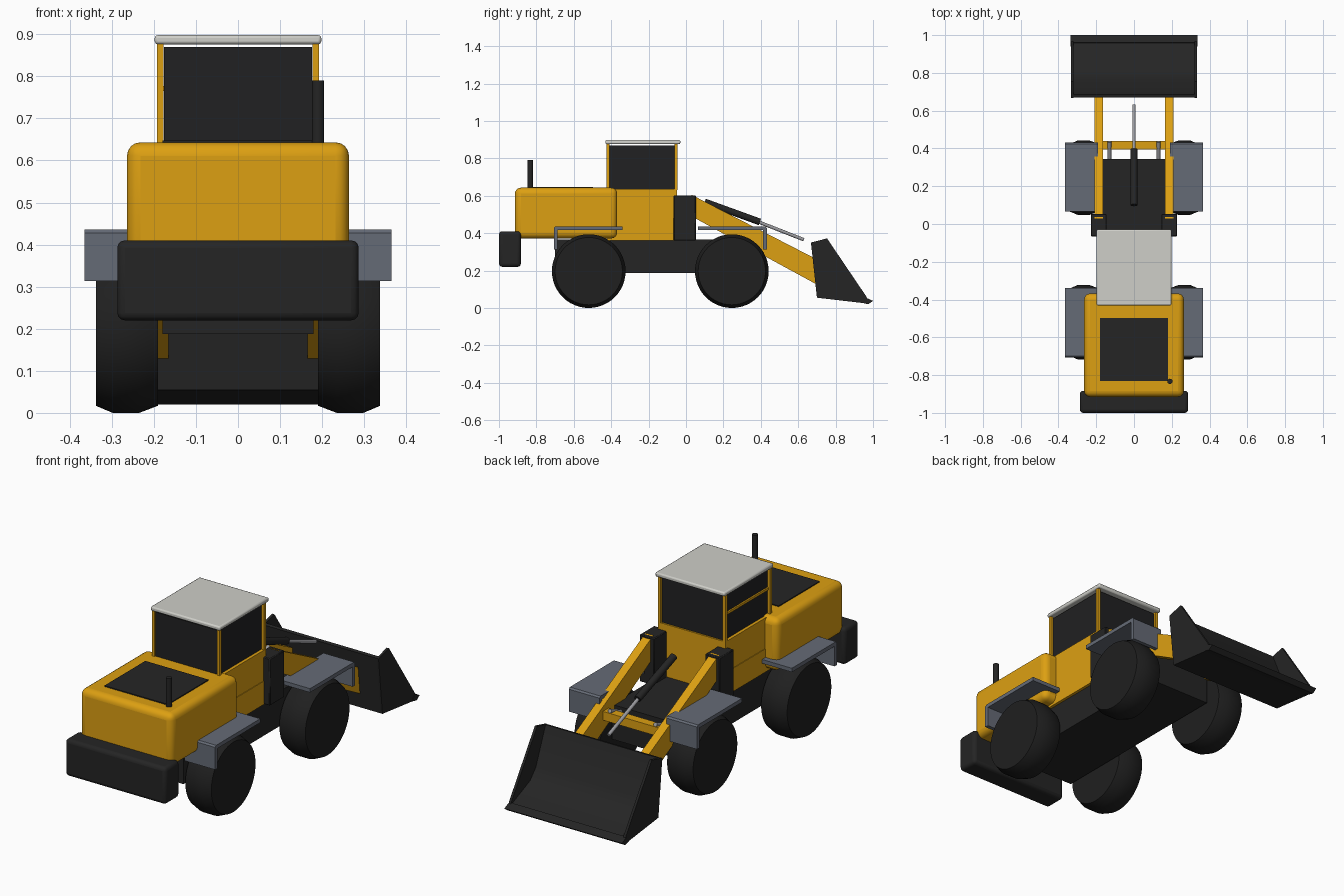
import bpy, bmesh
from math import pi
from mathutils import Vector

cube = bpy.data.objects.get("Cube")
if cube:
    bpy.data.objects.remove(cube)


def material(name, r, g, b, rough=0.6):
    m = bpy.data.materials.new(name)
    m.use_nodes = True
    m.diffuse_color = (r, g, b, 1)
    node = m.node_tree.nodes["Principled BSDF"]
    node.inputs["Base Color"].default_value = (r, g, b, 1)
    node.inputs["Roughness"].default_value = rough
    return m


YELLOW = material("machine yellow", 0.72, 0.35, 0.006)
BLACK = material("matte black", 0.018, 0.018, 0.018)
RUBBER = material("tyre black", 0.014, 0.014, 0.014)
GLASS = material("dark glass", 0.015, 0.015, 0.016)
GREY = material("fender grey", 0.13, 0.145, 0.18)
STEEL = material("rod steel", 0.33, 0.33, 0.35)
WHITE = material("roof white", 0.62, 0.62, 0.58)


def finish(name, bm, mat, bevel=0, segments=3):
    bmesh.ops.recalc_face_normals(bm, faces=bm.faces)
    mesh = bpy.data.meshes.new(name)
    bm.to_mesh(mesh)
    bm.free()
    mesh.materials.append(mat)
    ob = bpy.data.objects.new(name, mesh)
    bpy.context.collection.objects.link(ob)
    if bevel:
        mod = ob.modifiers.new("rounding", "BEVEL")
        mod.width, mod.segments = bevel, segments
    bpy.ops.object.select_all(action="DESELECT")
    bpy.context.view_layer.objects.active = ob
    ob.select_set(True)
    bpy.ops.object.shade_smooth_by_angle(angle=0.6)
    return ob


def box(name, mat, x, y, z, bevel=0, segments=3):
    """Box from its (low, high) range on each axis."""
    bm = bmesh.new()
    bmesh.ops.create_cube(bm, size=1)
    for v in bm.verts:
        for i, (lo, hi) in enumerate((x, y, z)):
            v.co[i] = lo if v.co[i] < 0 else hi
    return finish(name, bm, mat, bevel, segments)


def prism(name, mat, profile, x0, x1, bevel=0):
    """Side profile of (y, z) points, extruded across x."""
    bm = bmesh.new()
    face = bm.faces.new([bm.verts.new((x0, y, z)) for y, z in profile])
    ext = bmesh.ops.extrude_face_region(bm, geom=[face])["geom"]
    for v in ext:
        if isinstance(v, bmesh.types.BMVert):
            v.co.x = x1
    return finish(name, bm, mat, bevel, 2)


def rod(name, mat, a, b, radius):
    a, b = Vector(a), Vector(b)
    bm = bmesh.new()
    bmesh.ops.create_cone(bm, cap_ends=True, segments=20, radius1=radius,
                          radius2=radius, depth=(b - a).length)
    turn = Vector((0, 0, 1)).rotation_difference(b - a).to_matrix()
    bmesh.ops.rotate(bm, verts=bm.verts, matrix=turn)
    bmesh.ops.translate(bm, verts=bm.verts, vec=(a + b) / 2)
    return finish(name, bm, mat)


def wheel(name, side, y):
    """Chamfered tyre, turned about the x axis."""
    bm = bmesh.new()
    profile = [(0.19, 0), (0.19, 0.18), (0.235, 0.197), (0.298, 0.197),
               (0.338, 0.18), (0.338, 0)]
    verts = [bm.verts.new((side * x, y, 0.197 + r)) for x, r in profile]
    edges = [bm.edges.new(pair) for pair in zip(verts, verts[1:])]
    bmesh.ops.spin(bm, geom=verts + edges, cent=(0, y, 0.197), axis=(1, 0, 0),
                   angle=2 * pi, steps=48)
    bmesh.ops.remove_doubles(bm, verts=bm.verts, dist=0.0005)
    return finish(name, bm, RUBBER)


def sides(low, high, side):
    return tuple(sorted((side * low, side * high)))


# Frame, counterweight and engine hood
box("chassis", BLACK, (-0.18, 0.18), (-0.70, 0.345), (0.187, 0.366))
box("counterweight", BLACK, (-0.287, 0.287), (-1.0, -0.883), (0.22, 0.41), 0.018)
box("engine_hood", YELLOW, (-0.264, 0.264), (-0.915, -0.368), (0.372, 0.643), 0.032, 4)
box("hood_panel", BLACK, (-0.18, 0.18), (-0.83, -0.497), (0.638, 0.648))
rod("exhaust_pipe", BLACK, (0.19, -0.833, 0.60), (0.19, -0.833, 0.79), 0.014)

# Cab
box("cab_base", YELLOW, (-0.195, 0.195), (-0.425, -0.05), (0.36, 0.48))
box("cab_body", YELLOW, (-0.192, 0.192), (-0.425, -0.047), (0.48, 0.637))
box("cab_windows", GLASS, (-0.176, 0.176), (-0.418, -0.056), (0.63, 0.87))
box("cab_roof", WHITE, (-0.198, 0.198), (-0.431, -0.03), (0.876, 0.898), 0.007, 2)
for side, label in ((1, "left"), (-1, "right")):
    for y, end in ((-0.425, "front"), (-0.062, "rear")):
        box(f"{end}_{label}_pillar", YELLOW, sides(0.177, 0.192, side),
            (y, y + 0.016), (0.63, 0.88))
box("door_rail", YELLOW, (-0.184, -0.175), (-0.41, -0.06), (0.765, 0.777))

# Wheels, fenders, lift towers, arms and lift rods on both sides
for side, label in ((1, "left"), (-1, "right")):
    for y, end, tail in ((-0.52, "front", -1), (0.245, "rear", 1)):
        wheel(f"{end}_{label}_wheel", side, y)
        far, near = y + tail * 0.187, y - tail * 0.18
        fender = [(near, 0.436), (far - tail * 0.008, 0.436), (far, 0.428),
                  (far, 0.313), (far - tail * 0.02, 0.313),
                  (far - tail * 0.02, 0.416), (near, 0.416)]
        prism(f"{end}_{label}_fender", GREY, fender, side * 0.19, side * 0.365)
    box(f"{label}_lift_tower", BLACK, sides(0.145, 0.228, side),
        (-0.066, 0.053), (0.36, 0.602), 0.004, 1)
    prism(f"{label}_lift_arm", YELLOW,
          [(0.03, 0.605), (0.69, 0.265), (0.70, 0.125), (0.03, 0.49)],
          side * 0.165, side * 0.21)
    rod(f"{label}_lift_rod", STEEL, (side * 0.13, 0.22, 0.29),
        (side * 0.13, 0.435, 0.38), 0.01)
box("arm_crossbar", YELLOW, (-0.17, 0.17), (0.395, 0.44), (0.325, 0.37))

# Tilt cylinder
rod("tilt_cylinder", BLACK, (0, 0.10, 0.567), (0, 0.395, 0.46), 0.018)
rod("tilt_rod", STEEL, (0, 0.38, 0.463), (0, 0.63, 0.365), 0.009)

# Bucket: creased shell, two end plates and a cutting edge
prism("bucket_shell", BLACK,
      [(0.669, 0.35), (0.70, 0.055), (0.975, 0.024), (0.985, 0.04),
       (0.81, 0.115), (0.765, 0.165), (0.685, 0.354)], -0.32, 0.32)
for side, label in ((1, "left"), (-1, "right")):
    prism(f"bucket_{label}_plate", BLACK,
          [(0.668, 0.35), (0.754, 0.372), (0.965, 0.06), (0.975, 0.023),
           (0.70, 0.055)], side * 0.32, side * 0.333)
prism("cutting_edge", BLACK,
      [(0.94, 0.028), (0.975, 0.02), (1.0, 0.038), (0.96, 0.056)], -0.335, 0.335)
